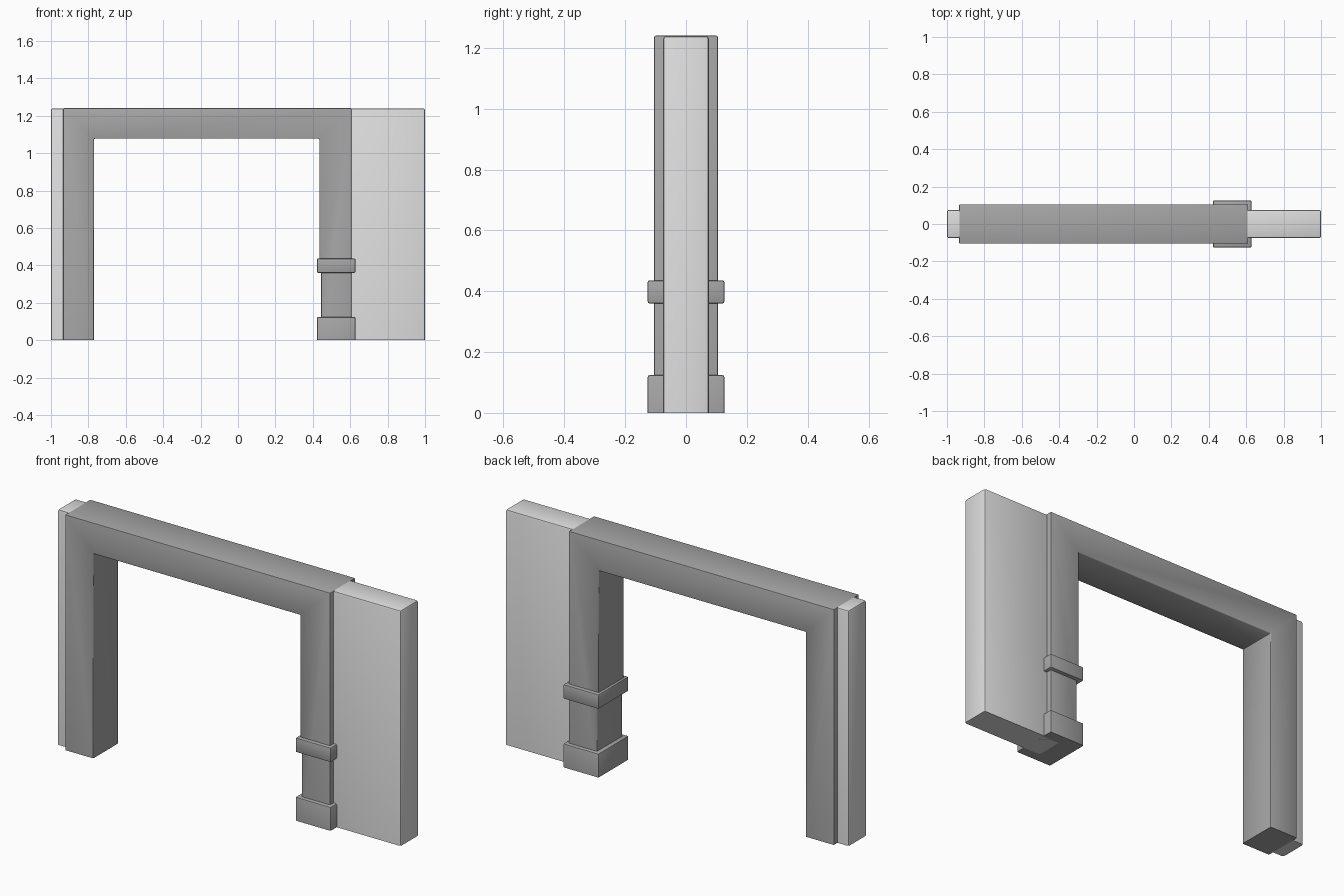
import bpy, bmesh

if "Cube" in bpy.data.objects:
    bpy.data.objects.remove(bpy.data.objects["Cube"])


def material(name, value):
    m = bpy.data.materials.new(name)
    m.diffuse_color = (value, value, value, 1)
    m.use_nodes = True
    m.node_tree.nodes["Principled BSDF"].inputs["Base Color"].default_value = m.diffuse_color
    return m


PALE = material("pale grey wall", 0.72)
DARK = material("dark grey trim", 0.38)


def slab(name, profile, half_depth, mat, bevel):
    """Extrude an x-z outline through y, centred on y = 0, with softened edges."""
    bm = bmesh.new()
    face = bm.faces.new([bm.verts.new((x, -half_depth, z)) for x, z in profile])
    ext = bmesh.ops.extrude_face_region(bm, geom=[face])
    moved = [g for g in ext["geom"] if isinstance(g, bmesh.types.BMVert)]
    bmesh.ops.translate(bm, verts=moved, vec=(0, 2 * half_depth, 0))
    bmesh.ops.recalc_face_normals(bm, faces=bm.faces)
    # Soften every edge except those resting on the ground
    edges = [e for e in bm.edges if max(v.co.z for v in e.verts) > 0.001]
    bmesh.ops.bevel(bm, geom=edges, offset=bevel, segments=2, profile=0.5,
                    affect='EDGES', clamp_overlap=True)
    mesh = bpy.data.meshes.new(name)
    bm.to_mesh(mesh)
    bm.free()
    mesh.materials.append(mat)
    ob = bpy.data.objects.new(name, mesh)
    bpy.context.collection.objects.link(ob)
    bpy.context.view_layer.objects.active = ob
    ob.select_set(True)
    bpy.ops.object.shade_smooth_by_angle(angle=0.6)
    ob.select_set(False)
    return ob


def rect(x0, x1, z0, z1):
    return [(x0, z0), (x1, z0), (x1, z1), (x0, z1)]


TOP = 1.24

# Wall pieces on either side, tucked into the frame
slab("left_wall", rect(-1.0, -0.85, 0, TOP - 0.001), 0.075, PALE, 0.01)
slab("right_wall", rect(0.53, 1.0, 0, TOP - 0.001), 0.075, PALE, 0.01)

# Doorway frame: left jamb, lintel and right post (narrower below the band)
frame = [(-0.935, 0), (-0.77, 0), (-0.77, 1.077), (0.435, 1.077), (0.435, 0.40),
         (0.445, 0.40), (0.445, 0), (0.61, 0), (0.61, TOP), (-0.935, TOP)]
slab("door_frame", frame, 0.105, DARK, 0.005)

# Band and plinth around the right post
slab("post_band", rect(0.422, 0.628, 0.36, 0.436), 0.126, DARK, 0.006)
slab("post_plinth", rect(0.422, 0.628, 0, 0.124), 0.126, DARK, 0.006)
